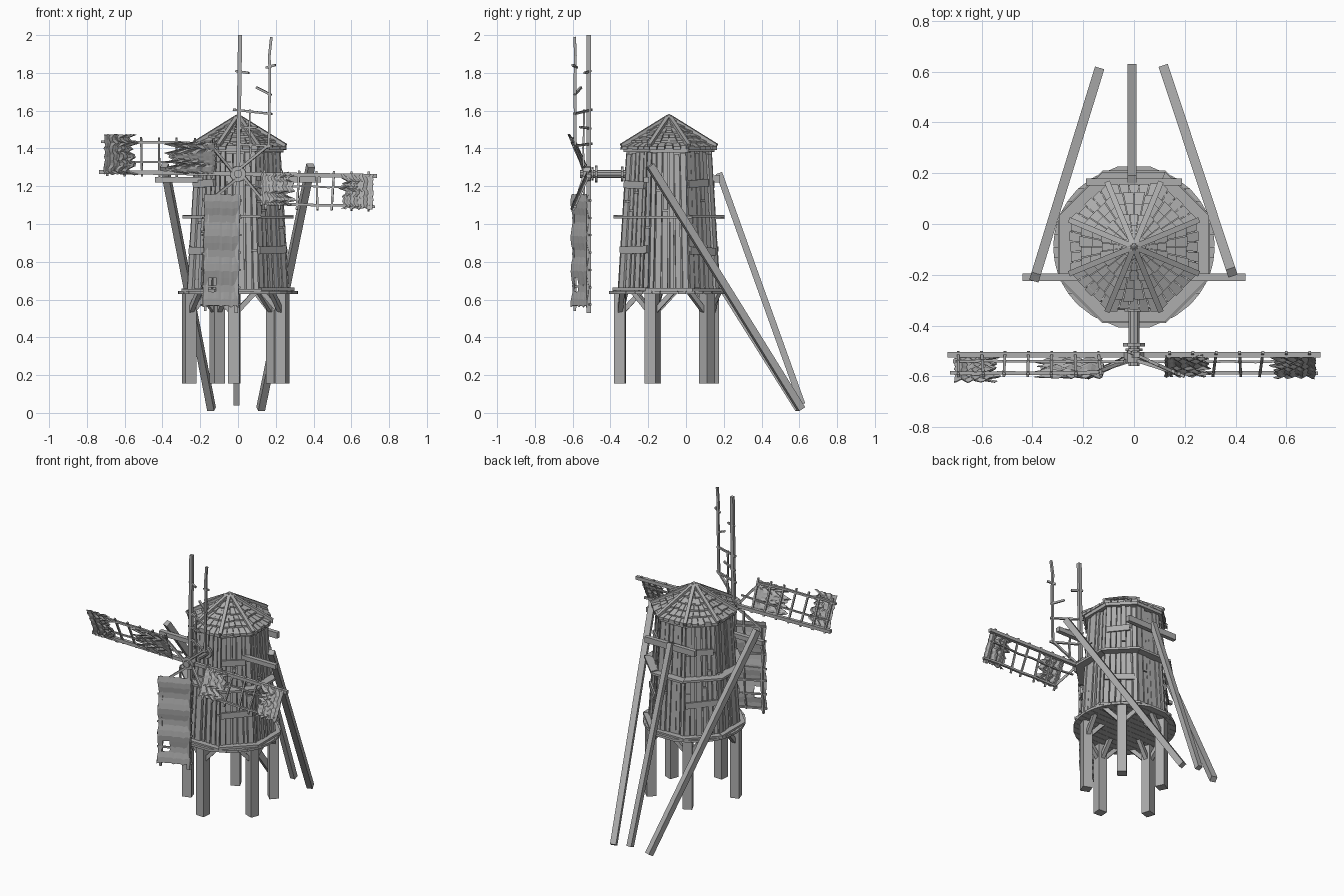
import bpy, bmesh, math, random
from mathutils import Vector as V

random.seed(4)
if "Cube" in bpy.data.objects:
    bpy.data.objects.remove(bpy.data.objects["Cube"])

wood = bpy.data.materials.new("weathered grey")
wood.use_nodes = True
GREY = (0.42, 0.42, 0.42, 1)
wood.diffuse_color = GREY
wood.node_tree.nodes["Principled BSDF"].inputs["Base Color"].default_value = GREY

CY = -0.09                      # tower axis
TAN = math.tan(math.pi / 8)
rnd = random.uniform


def finish(bm, name):
    bmesh.ops.recalc_face_normals(bm, faces=bm.faces)
    mesh = bpy.data.meshes.new(name)
    bm.to_mesh(mesh)
    bm.free()
    obj = bpy.data.objects.new(name, mesh)
    mesh.materials.append(wood)
    bpy.context.collection.objects.link(obj)
    return obj


def hexa(bm, low, high):
    """Solid between two matching four-point loops."""
    a = [bm.verts.new(p) for p in low]
    b = [bm.verts.new(p) for p in high]
    bm.faces.new(a)
    bm.faces.new(b)
    for i in range(4):
        j = (i + 1) % 4
        bm.faces.new((a[i], a[j], b[j], b[i]))


def beam(bm, p, q, w, h=None, up=(0, 0, 1)):
    p, q, h = V(p), V(q), h or w
    d = (q - p).normalized()
    up = V(up) if abs(d.dot(V(up))) < 0.98 else V((0, 1, 0))
    s = d.cross(up).normalized()
    n = s.cross(d)
    off = [s * (w / 2 * i) + n * (h / 2 * j) for i, j in ((-1, -1), (1, -1), (1, 1), (-1, 1))]
    hexa(bm, [p + o for o in off], [q + o for o in off])


def side(k, apothem, f, z):
    """Point on octagon side k, f from -1 to 1 along the side."""
    a = k * math.pi / 4
    d, s = V((math.cos(a), math.sin(a), 0)), V((-math.sin(a), math.cos(a), 0))
    return V((0, CY, z)) + d * apothem + s * (f * apothem * TAN)


def ring(name, inner, outer, z0, z1):
    bm = bmesh.new()
    for k in range(8):
        t = rnd(-0.004, 0.004)
        hexa(bm, *[[side(k, r, f, z + t) for r, z in
                    ((inner, z0), (outer, z0), (outer, z1), (inner, z1))] for f in (-1, 1)])
    return finish(bm, name)


# Tower: tapered octagon core clad in uneven vertical planks
Z0, Z1, A0, A1 = 0.64, 1.39, 0.268, 0.222


def wall(k, f, z, lift):
    return side(k, A0 + (A1 - A0) * (z - Z0) / (Z1 - Z0) + lift, f, z)


bm = bmesh.new()
loops = [[bm.verts.new(wall(k, -1, z, -0.012)) for k in range(8)] for z in (Z0, Z1)]
for k in range(8):
    j = (k + 1) % 8
    bm.faces.new((loops[0][k], loops[0][j], loops[1][j], loops[1][k]))
for loop in loops:
    bm.faces.new(loop)
finish(bm, "tower_core")

bm = bmesh.new()
for k in range(8):
    cuts = [-1] + [-1 + i / 3 + rnd(-0.06, 0.06) for i in range(1, 6)] + [1]
    for f0, f1 in zip(cuts, cuts[1:]):
        lift, g = rnd(-0.004, 0.005), rnd(0.01, 0.05)
        lo, hi = Z0 + rnd(0, 0.02), Z1 - rnd(0, 0.02)
        split = rnd(0.85, 1.2)
        spans = [(lo, hi)] if random.random() < 0.6 else [(lo, split), (split + 0.008, hi)]
        for a, b in spans:
            hexa(bm, *[[wall(k, f0 + g, z, -0.014), wall(k, f1 - g, z, -0.014),
                        wall(k, f1 - g * e, z, lift), wall(k, f0 + g * e, z, lift)]
                       for z, e in ((a, 1.4), (b, 0.8))])
finish(bm, "wall_planks")

# Horizontal patch boards on the diagonal walls
bm = bmesh.new()
for k in (1, 3, 5, 7):
    for z in (0.86, 1.21):
        e = rnd(0.5, 0.95)
        beam(bm, wall(k, -0.95, z, 0.006), wall(k, e, z + rnd(-0.01, 0.01), 0.006), 0.012, 0.04)
finish(bm, "patch_boards")

ring("middle_belt", 0.235, 0.295, 1.03, 1.045)
ring("base_belt", 0.26, 0.3, 0.645, 0.66)
ring("eave_beams", 0.21, 0.24, 1.38, 1.412)

# Round floor of parallel boards
bm = bmesh.new()
R, N = 0.318, 14
for i in range(N):
    y0, y1 = [-R + 2 * R * (i + e) / N for e in (0.02, 0.98)]
    x0, x1 = [math.sqrt(max(R * R - y * y, 0.004)) for y in (y0, y1)]
    low = [V((-x0, CY + y0, 0.63)), V((x0, CY + y0, 0.63)), V((x1, CY + y1, 0.63)), V((-x1, CY + y1, 0.63))]
    hexa(bm, low, [p + V((0, 0, 0.016)) for p in low])
finish(bm, "floor_boards")

# Roof: overlapping shingle rows, hip beams and a small cap
ROWS, EAVE, APEX = 6, 0.245, 1.565


def roof(k, a, f, lift):
    return side(k, a, f, APEX - (APEX - 1.405) * a / EAVE + lift)


bm = bmesh.new()
for k in range(8):
    for row in range(ROWS):
        top, low = EAVE * row / ROWS, EAVE * (row + 1) / ROWS
        n = 2 + row // 2 + row % 2
        for i in range(n):
            f0, f1 = -1 + 2 * i / n + 0.02, -1 + 2 * (i + 1) / n - 0.02
            out = low + rnd(0, 0.012)
            t = rnd(0.008, 0.014)
            hexa(bm, [roof(k, top, f0, -0.01), roof(k, top, f1, -0.01), roof(k, out, f1, -0.006), roof(k, out, f0, -0.006)],
                 [roof(k, top, f0, 0), roof(k, top, f1, 0), roof(k, out, f1, t), roof(k, out, f0, t)])
finish(bm, "roof_shingles")
bm = bmesh.new()
for k in range(8):
    beam(bm, (0, CY, APEX), side(k, 0.25, 1, 1.41), 0.022, 0.03)
finish(bm, "hip_beams")
bm = bmesh.new()
bmesh.ops.create_cone(bm, cap_ends=True, segments=8, radius1=0.035, radius2=0.004, depth=0.028)
bmesh.ops.translate(bm, verts=bm.verts, vec=(0, CY, APEX + 0.003))
finish(bm, "roof_cap")

# Five legs with a pair of knee braces each
bm, braces = bmesh.new(), bmesh.new()
for x, y in ((-0.02, -0.35), (0.235, -0.18), (0.19, 0.11), (-0.11, 0.135), (-0.258, -0.17)):
    out = V((x, y - CY, 0)).normalized()
    tang = V((-out.y, out.x, 0))
    beam(bm, (x, y, 0.155), (x, y, 0.64), 0.06, 0.06, out)
    for sgn in (-1, 1):
        foot = V((x, y, 0.52))
        beam(braces, foot, foot + tang * (0.11 * sgn) - out * 0.02 + V((0, 0, 0.12)), 0.026)
    beam(braces, V((x, y, 0.52)), V((x, y, 0.64)) - out * 0.11, 0.026)
finish(bm, "legs")
finish(braces, "knee_braces")

# Cross beams through the tower and three long tail poles
bm = bmesh.new()
beam(bm, (-0.44, -0.21, 1.235), (0.44, -0.21, 1.235), 0.03)
beam(bm, (-0.19, 0.165, 1.24), (0.19, 0.165, 1.24), 0.028, 0.04)
finish(bm, "cross_beams")
bm = bmesh.new()
beam(bm, (-0.39, -0.21, 1.31), (-0.14, 0.6, 0.02), 0.038)
beam(bm, (0.385, -0.19, 1.31), (0.12, 0.61, 0.02), 0.038)
beam(bm, (-0.008, 0.175, 1.27), (-0.008, 0.615, 0.045), 0.034)
finish(bm, "tail_poles")

# Axle, collars and hub
bm = bmesh.new()
for y0, y1, r in ((-0.3, -0.56, 0.022), (-0.33, -0.345, 0.04), (-0.468, -0.482, 0.045), (-0.49, -0.5, 0.036), (-0.505, -0.545, 0.042)):
    made = bmesh.ops.create_cone(bm, cap_ends=True, segments=10, radius1=r, radius2=r, depth=y0 - y1)["verts"]
    for v in made:
        v.co = V((v.co.x, (y0 + y1) / 2 + v.co.z, 1.265 + v.co.y))
finish(bm, "axle_and_hub")


# Sails: r runs out along the spar, t across the pitched blade
def blade(k, r, t, lift=0.0):
    a = k * math.pi / 2 + 0.015
    u, v = V((math.sin(a), 0, math.cos(a))), V((math.cos(a), 0, -math.sin(a)))
    return V((0, -0.515 - 0.45 * t - lift, 1.265)) + u * r + v * t


def rough_stick(bm, k, r0, r1, t, w, wobble, parts=6):
    pts = [blade(k, r0 + (r1 - r0) * i / parts, t + rnd(-wobble, wobble)) for i in range(parts + 1)]
    for p, q in zip(pts, pts[1:]):
        beam(bm, p, q + (q - p) * 0.03, w, w, (0, 1, 0))


spars, rails, rungs = bmesh.new(), bmesh.new(), bmesh.new()
for k in range(4):
    beam(spars, blade(k, 0, 0), blade(k, 0.735, 0), 0.022, 0.022, (0, 1, 0))
    beam(spars, blade(k, 0.02, 0, 0.02), blade(k, 0.15, 0.155), 0.014)
    rough_stick(rails, k, 0.14, 0.725, 0.16, 0.014, 0.006)
    rough_stick(rails, k, 0.04, 0.34 if k == 0 else 0.7, 0.06, 0.01, 0.006)
    if k:
        for i in range(7):
            r = 0.14 + 0.092 * i
            beam(rungs, blade(k, r, -0.02), blade(k, r + rnd(-0.01, 0.01), 0.185), 0.011)
for r0, t0, r1, t1 in ((0.34, -0.03, 0.32, 0.175), (0.24, -0.02, 0.25, 0.1), (0.16, -0.03, 0.15, 0.18),
                       (0.46, 0.09, 0.42, 0.17), (0.545, -0.02, 0.535, 0.05), (0.565, 0.14, 0.58, 0.19)):
    beam(rungs, blade(0, r0, t0), blade(0, r1, t1), 0.012)
finish(spars, "sail_spars")
finish(rails, "sail_rails")
finish(rungs, "sail_rungs")


def cloth(name, k, r0, r1, t0, t1, tear0, tear1, hole=None):
    bm, nt, nr = bmesh.new(), 14, 16
    grid = []
    for i in range(nt + 1):
        a, b = r0 + rnd(0, tear0), r1 - rnd(0, tear1)
        t = t0 + (t1 - t0) * i / nt
        edge = rnd(0, 0.008) if i in (0, nt) else 0
        grid.append([bm.verts.new(blade(k, a + (b - a) * j / nr, t + rnd(-edge, edge),
                                        0.012 + 0.006 * math.sin(j * 1.3))) for j in range(nr + 1)])
    for i in range(nt):
        for j in range(nr):
            r, t = r0 + (r1 - r0) * (j + 0.5) / nr, t0 + (t1 - t0) * (i + 0.5) / nt
            if not hole or math.hypot(r - hole[0], t - hole[1]) > 0.028:
                bm.faces.new((grid[i][j], grid[i + 1][j], grid[i + 1][j + 1], grid[i][j + 1]))
    obj = finish(bm, name)
    obj.modifiers.new("thickness", "SOLIDIFY").thickness = 0.004


cloth("right_cloth_inner", 1, 0.12, 0.31, -0.01, 0.16, 0.005, 0.06)
cloth("right_cloth_outer", 1, 0.53, 0.72, -0.01, 0.175, 0.06, 0.008)
cloth("lower_cloth", 2, 0.105, 0.71, -0.015, 0.175, 0.008, 0.015, (0.6, 0.125))
cloth("left_cloth_inner", 3, 0.12, 0.4, 0.0, 0.165, 0.01, 0.1)
cloth("left_cloth_outer", 3, 0.52, 0.715, -0.01, 0.2, 0.07, 0.012)
